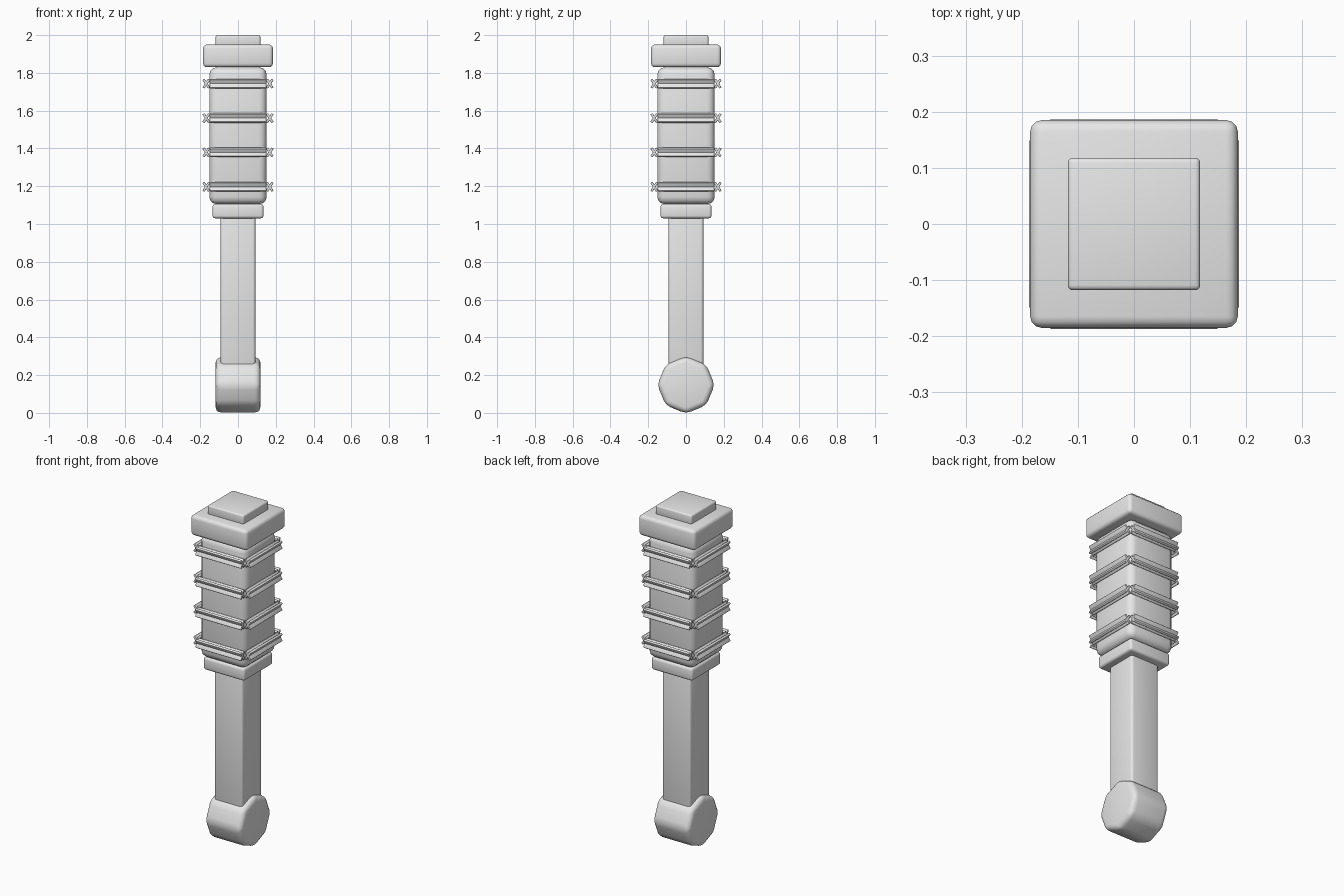
import bpy, math

cube = bpy.data.objects.get("Cube")
if cube:
    bpy.data.objects.remove(cube, do_unlink=True)

grey = bpy.data.materials.new("plain grey")
grey.use_nodes = True
grey.diffuse_color = (0.8, 0.8, 0.8, 1)
grey.node_tree.nodes["Principled BSDF"].inputs["Base Color"].default_value = (0.8, 0.8, 0.8, 1)


def finish(obj, name, bevel, segments=3):
    """Name, colour, round off and smooth the active object."""
    obj.name = name
    obj.data.materials.append(grey)
    bpy.ops.object.transform_apply(location=False, rotation=True, scale=True)
    mod = obj.modifiers.new("Rounding", 'BEVEL')
    mod.width = bevel
    mod.segments = segments
    mod.limit_method = 'ANGLE'
    bpy.ops.object.modifier_apply(modifier=mod.name)
    bpy.ops.object.shade_smooth_by_angle(angle=math.radians(40))
    return obj


def block(name, half, bottom, top, bevel):
    """Square rounded block standing between two heights."""
    bpy.ops.mesh.primitive_cube_add(size=1, location=(0, 0, (bottom + top) / 2))
    obj = bpy.context.object
    obj.scale = (2 * half, 2 * half, top - bottom)
    return finish(obj, name, bevel)


# Pommel: eight-sided drum lying across the handle
bpy.ops.mesh.primitive_cylinder_add(vertices=8, radius=0.152, depth=0.236,
                                    location=(0, 0, 0.148), rotation=(0, math.pi / 2, 0))
finish(bpy.context.object, "pommel", 0.03, 4)

# Stacked square sections
block("shaft", 0.092, 0.2, 1.04, 0.014)
block("collar", 0.135, 1.03, 1.105, 0.014)
block("barrel", 0.152, 1.105, 1.83, 0.04)
block("head", 0.185, 1.83, 1.95, 0.02)
block("top_plate", 0.118, 1.94, 2.0, 0.009)

# Ribs: crossed slats on each side of the barrel, at four heights
for level in range(4):
    height = 1.197 + level * 0.182
    for side in range(4):
        turn = side * math.pi / 2
        spot = (0.168 * math.cos(turn), 0.168 * math.sin(turn), height)
        for lean in (-1, 1):
            bpy.ops.mesh.primitive_cube_add(size=1, location=spot,
                                            rotation=(0, lean * math.radians(33), turn))
            slat = bpy.context.object
            slat.scale = (0.013, 0.3, 0.055)
            finish(slat, f"rib_{level + 1}_{side + 1}_slat", 0.003, 2)
